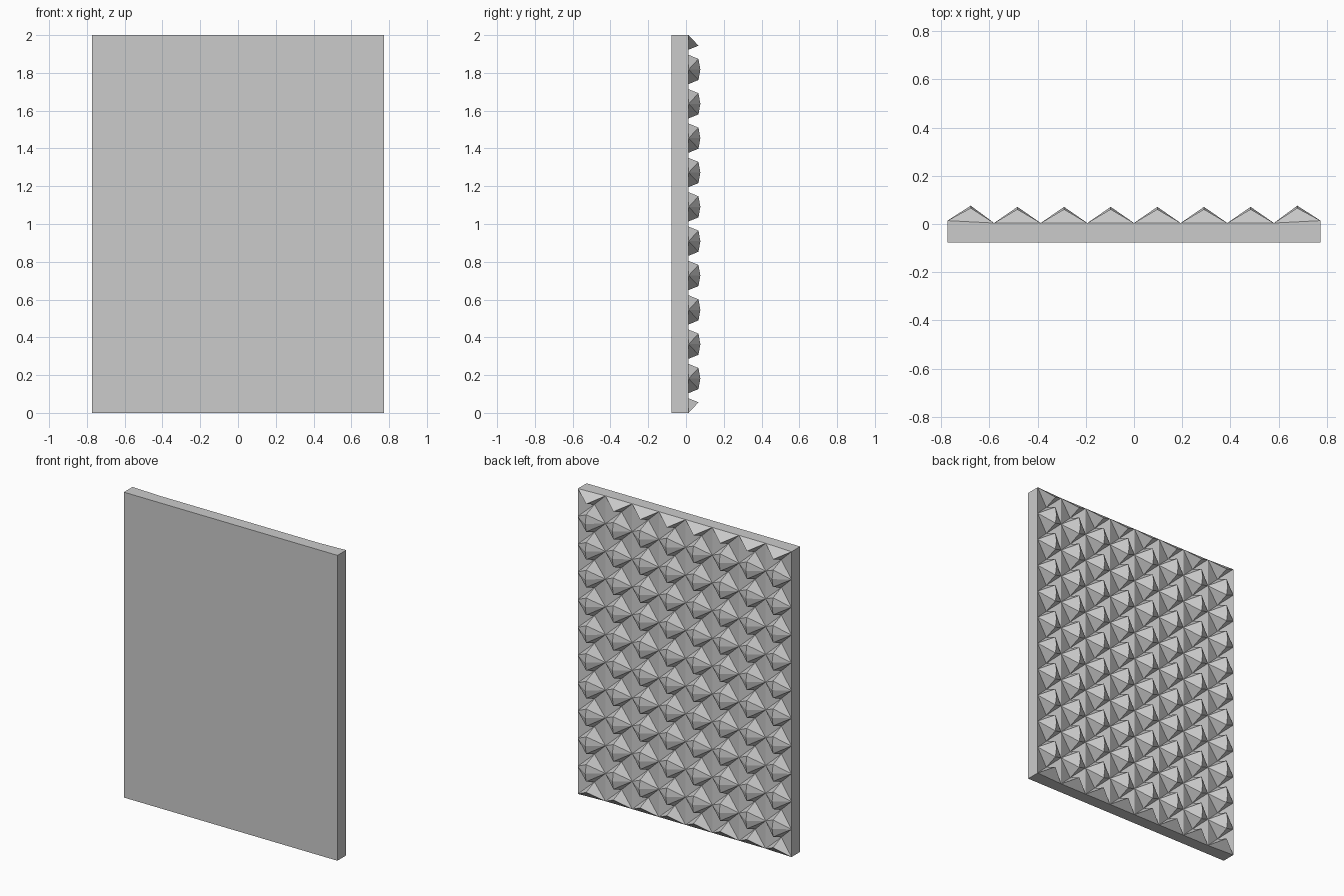
import bpy
import bmesh

if "Cube" in bpy.data.objects:
    bpy.data.objects.remove(bpy.data.objects["Cube"], do_unlink=True)

# Panel layout
COLS, ROWS = 8, 11
HALF_W, HEIGHT = 0.774, 2.0
FRONT, SEAM, RIM = -0.076, 0.004, 0.014
PEAK, SHOULDER, PIT = 0.071, 0.061, -0.025
SHOULDER_OFFSET = 0.056
W, P = 2 * HALF_W / COLS, HEIGHT / ROWS

grey = bpy.data.materials.new("plain grey")
grey.use_nodes = True
colour = (0.6, 0.6, 0.6, 1)
grey.diffuse_color = colour
grey.node_tree.nodes["Principled BSDF"].inputs["Base Color"].default_value = colour

bm = bmesh.new()


def vert(x, y, z):
    return bm.verts.new((x, y, z))


# Seam points between the columns, slightly raised along the two side rims
seams = [[vert(-HALF_W + i * W, RIM if i in (0, COLS) else SEAM, k * P)
          for k in range(ROWS + 1)] for i in range(COLS + 1)]

# Faceted studs: a peak with shoulders above and below, and pits between studs
for i in range(COLS):
    x = -HALF_W + (i + 0.5) * W
    lift = 0.005 if i in (0, COLS - 1) else 0
    left, right = seams[i], seams[i + 1]
    lower, upper = {}, {}
    for k in range(ROWS + 1):
        z = k * P
        if k > 0:
            lower[k] = vert(x, SHOULDER + lift, z - SHOULDER_OFFSET)
        if k < ROWS:
            upper[k] = vert(x, SHOULDER + lift, z + SHOULDER_OFFSET)
        if 0 < k < ROWS:
            peak = vert(x, PEAK + lift, z)
            for shoulder in (lower[k], upper[k]):
                bm.faces.new((left[k], shoulder, peak))
                bm.faces.new((right[k], shoulder, peak))
    # Half studs at the bottom and top edges
    bm.faces.new((left[0], right[0], upper[0]))
    bm.faces.new((left[ROWS], right[ROWS], lower[ROWS]))
    for k in range(ROWS):
        pit = vert(x, PIT + lift, (k + 0.5) * P)
        for side in (left, right):
            bm.faces.new((side[k], upper[k], pit))
            bm.faces.new((side[k + 1], lower[k + 1], pit))
            bm.faces.new((side[k], side[k + 1], pit))

# Flat front and the four slab edges
bl, br, tr, tl = [vert(x, FRONT, z) for x, z in
                  ((-HALF_W, 0), (HALF_W, 0), (HALF_W, HEIGHT), (-HALF_W, HEIGHT))]
bm.faces.new((bl, br, tr, tl))
bm.faces.new([bl, tl] + seams[0][::-1])
bm.faces.new([br, tr] + seams[COLS][::-1])
bm.faces.new([bl, br] + [s[0] for s in reversed(seams)])
bm.faces.new([tl, tr] + [s[ROWS] for s in reversed(seams)])
bmesh.ops.recalc_face_normals(bm, faces=bm.faces[:])

mesh = bpy.data.meshes.new("studded_panel")
bm.to_mesh(mesh)
bm.free()
mesh.materials.append(grey)
panel = bpy.data.objects.new("studded_panel", mesh)
bpy.context.collection.objects.link(panel)
